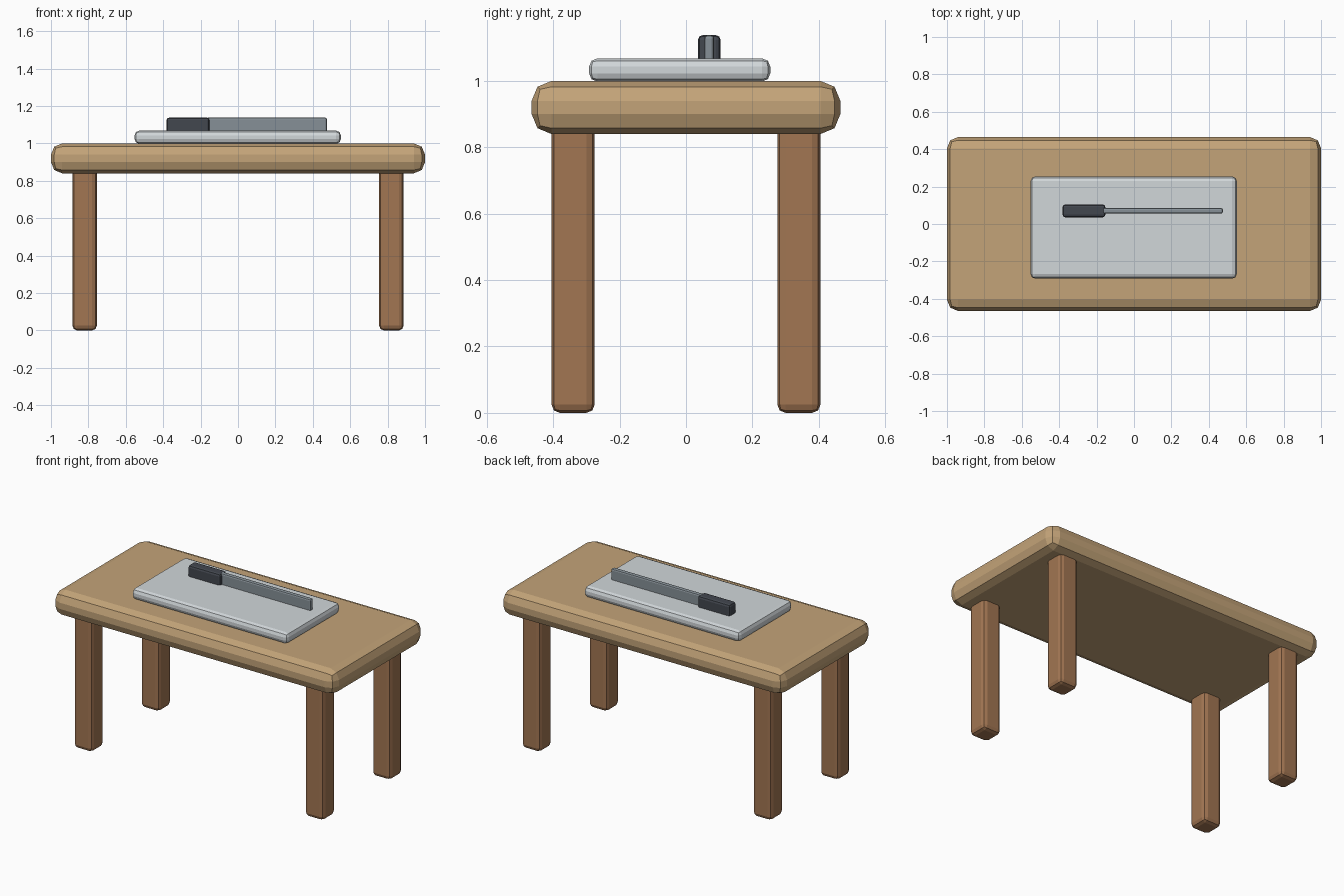
import bpy

if "Cube" in bpy.data.objects:
    bpy.data.objects.remove(bpy.data.objects["Cube"])


def material(name, rgb):
    mat = bpy.data.materials.new(name)
    mat.diffuse_color = (*rgb, 1)
    mat.use_nodes = True
    mat.node_tree.nodes["Principled BSDF"].inputs["Base Color"].default_value = mat.diffuse_color
    return mat


tan_wood = material("tan_wood", (0.55, 0.37, 0.19))
brown_wood = material("brown_wood", (0.36, 0.18, 0.085))
pale_grey = material("pale_grey", (0.64, 0.68, 0.70))
steel = material("steel", (0.24, 0.28, 0.31))
dark_grip = material("dark_grip", (0.055, 0.063, 0.078))


def block(name, x, y, z, bevel, mat):
    """Flat-shaded box from (min, max) ranges with two-step bevelled edges."""
    ranges = (x, y, z)
    bpy.ops.mesh.primitive_cube_add(size=1, location=[(a + b) / 2 for a, b in ranges])
    obj = bpy.context.object
    obj.name = name
    obj.scale = [b - a for a, b in ranges]
    bpy.ops.object.transform_apply(location=False, rotation=False, scale=True)
    mod = obj.modifiers.new("bevel", "BEVEL")
    mod.width = bevel
    mod.segments = 2
    obj.data.materials.append(mat)
    return obj


# Table top
block("table_top", (-1, 1), (-0.465, 0.465), (0.84, 1.0), 0.06, tan_wood)

# Four legs, running up into the top
for side, sx in (("left", -0.82), ("right", 0.82)):
    for end, sy in (("front", -0.34), ("back", 0.34)):
        block(f"{end}_{side}_leg", (sx - 0.065, sx + 0.065),
              (sy - 0.065, sy + 0.065), (0, 0.88), 0.025, brown_wood)

# Cutting board lying on the top
block("cutting_board", (-0.553, 0.55), (-0.292, 0.254), (0.998, 1.068), 0.025, pale_grey)

# Knife resting on the board
block("knife_blade", (-0.17, 0.475), (0.055, 0.085), (1.045, 1.138), 0.01, steel)
block("knife_handle", (-0.382, -0.153), (0.036, 0.104), (1.045, 1.138), 0.014, dark_grip)
